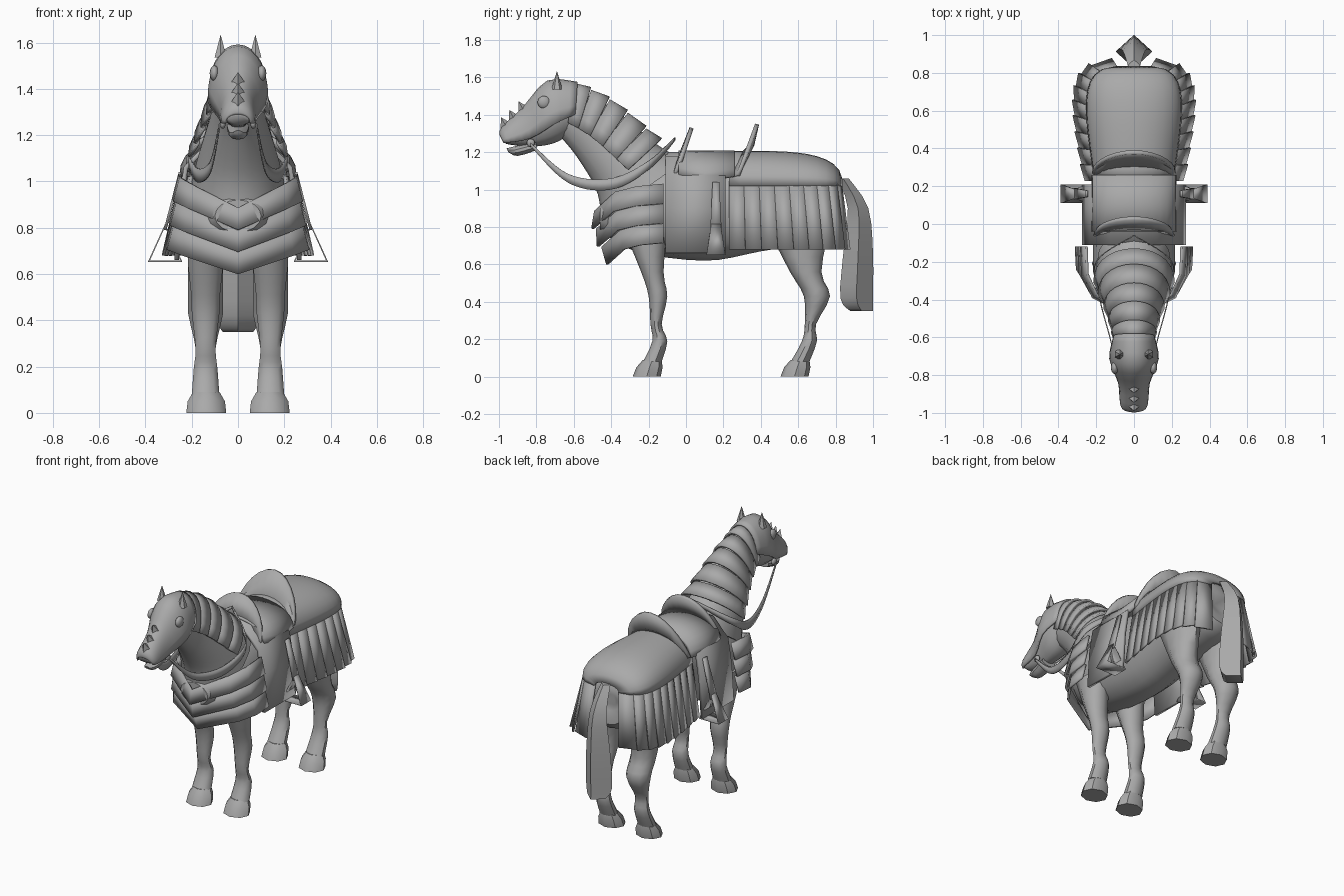
import bpy
import math
from mathutils import Vector

default_cube = bpy.data.objects.get("Cube")
if default_cube:
    bpy.data.objects.remove(default_cube)

grey = bpy.data.materials.new("plain_grey")
grey.use_nodes = True
grey.diffuse_color = (0.4, 0.4, 0.4, 1)
shader = grey.node_tree.nodes["Principled BSDF"]
shader.inputs["Base Color"].default_value = grey.diffuse_color


def skin(name, rows, closed=False, caps=False, thickness=0, sharp_angle=40):
    """Join rows of points into a surface, optionally capped or thickened."""
    count = len(rows[0])
    verts = [tuple(point) for row in rows for point in row]
    faces = []
    for start in range(0, len(verts) - count, count):
        for i in range(count if closed else count - 1):
            j = (i + 1) % count
            faces.append((start + i, start + j, start + count + j, start + count + i))
    if caps:
        faces.append(tuple(reversed(range(count))))
        faces.append(tuple(range(len(verts) - count, len(verts))))
    mesh = bpy.data.meshes.new(name)
    mesh.from_pydata(verts, [], faces)
    mesh.materials.append(grey)
    obj = bpy.data.objects.new(name, mesh)
    bpy.context.collection.objects.link(obj)
    bpy.ops.object.select_all(action='DESELECT')
    bpy.context.view_layer.objects.active = obj
    obj.select_set(True)
    bpy.ops.object.mode_set(mode='EDIT')
    bpy.ops.mesh.select_all(action='SELECT')
    bpy.ops.mesh.normals_make_consistent(inside=False)
    bpy.ops.object.mode_set(mode='OBJECT')
    if thickness:
        modifier = obj.modifiers.new("thickness", 'SOLIDIFY')
        modifier.thickness = thickness
        modifier.offset = 0
    bpy.ops.object.shade_smooth_by_angle(angle=math.radians(sharp_angle))


def spline(keys, t):
    """Smooth curve through the keys, t running from 0 to 1."""
    last = len(keys) - 1
    i = min(int(t * last), last - 1)
    u = t * last - i
    near = [keys[max(0, min(last, i + step))] for step in (-1, 0, 1, 2)]
    return [b + u / 2 * (c - a + u * (2 * a - 5 * b + 4 * c - d + u * (3 * (b - c) + d - a)))
            for a, b, c, d in zip(*near)]


def samples(keys, steps):
    return [spline(keys, i / steps) for i in range(steps + 1)]


def ring(top_y, top_z, low_y, low_z, width, x=0, sides=16):
    """Ellipse spanning two points of the side profile."""
    top, low = Vector((x, top_y, top_z)), Vector((x, low_y, low_z))
    across = Vector((width, 0, 0))
    turns = [math.tau * i / sides for i in range(sides)]
    return [(top + low) / 2 + (top - low) / 2 * math.cos(a) + across * math.sin(a) for a in turns]


def arch(top_y, top_z, foot_y, foot_z, width, peak=.85, sides=14):
    """Half oval from foot to foot; a higher peak value narrows the top."""
    top, foot = Vector((0, top_y, top_z)), Vector((0, foot_y, foot_z))
    across = Vector((width, 0, 0))
    turns = [math.pi * (i / sides - 0.5) for i in range(sides + 1)]
    return [foot + (top - foot) * max(0, math.cos(a)) ** peak + across * math.sin(a) for a in turns]


def loft(name, keys, steps=14, sides=16):
    skin(name, [ring(*key, sides=sides) for key in samples(keys, steps)], True, True)


def primitive(name, add, place, scale=(1, 1, 1), **options):
    add(location=place, **options)
    obj = bpy.context.object
    obj.name, obj.scale = name, scale
    obj.data.materials.append(grey)
    bpy.ops.object.shade_smooth_by_angle(angle=math.radians(40))


# Body: each key is top y, top z, bottom y, bottom z, half width
torso = [(.82, 1, .8, .9, .06), (.75, 1.1, .8, .75, .17), (.4, 1.18, .4, .67, .21),
         (.1, 1.16, .1, .62, .21), (-.27, 1.1, -.27, .67, .21), (-.46, .92, -.46, .78, .1)]
neck = [(0, 1.16, -.45, .84, .2), (-.14, 1.23, -.48, 1, .17),
        (-.4, 1.44, -.58, 1.17, .11), (-.64, 1.55, -.66, 1.27, .08)]
head = [(-.58, 1.55, -.6, 1.31, .09), (-.74, 1.56, -.7, 1.25, .11), (-.87, 1.42, -.82, 1.23, .07),
        (-.98, 1.32, -.94, 1.24, .06), (-.99, 1.28, -.97, 1.25, .045)]
jaw = [(-.8, 1.26, -.8, 1.21, .05), (-.92, 1.23, -.9, 1.18, .04), (-.96, 1.22, -.95, 1.2, .02)]
loft("torso", torso, 20)
loft("neck", neck)
loft("head", head)
loft("lower_jaw", jaw, 6, 10)


def cover(keys, t, lift, reach, grow):
    """Arch lying over a body section and reaching part way down it."""
    top_y, top_z, low_y, low_z, width = spline(keys, t)
    foot_y = top_y + (low_y - top_y) * reach
    foot_z = top_z + (low_z - top_z) * reach
    return arch(top_y, top_z + lift, foot_y, foot_z, width * grow)


# Face armour with spikes down the nose
face_steps = [i / 12 for i in range(13)]
skin("face_plate", [cover(head, t, .02 - .01 * t, .62 + .3 * t, 1.14) for t in face_steps],
     thickness=.012)
for t in (.5, .6, .7):
    y, z = spline(head, t)[:2]
    primitive("nose_spike", bpy.ops.mesh.primitive_cone_add, (0, y - .01, z + .025),
              vertices=4, radius1=.036, depth=.06, rotation=(.5, 0, 0))

# Neck armour: overlapping plates, each flaring at its rear edge
plate_count = 5
joints = [.92 - .6 * k / plate_count for k in range(plate_count + 1)]
for front, rear in zip(joints, joints[1:]):
    skin("neck_plate", [cover(neck, front, .03, .45 + .2 * front, 1.13),
                        cover(neck, rear, .045, .45 + .2 * rear, 1.22)], thickness=.014)


# Chest armour: three V shaped bands
def chest_edge(level, shrink=1):
    side_x = (.265 + .014 * level) * shrink
    side_z, tip_z = 1.03 - .105 * level, .885 - .095 * level
    back_y, tip_y = -.12, (-.51 + .01 * level ** 2) * shrink
    half = [(side_x * wide, back_y + (tip_y - back_y) * forward, side_z + (tip_z - side_z) * drop)
            for wide, forward, drop in ((1, 0, 0), (.98, .4, .1), (.78, .7, .3))]
    return half + [(0, tip_y, tip_z)] + [(-x, y, z) for x, y, z in reversed(half)]


for level in range(3):
    skin("chest_band", [chest_edge(level, .95), chest_edge(level + 1)],
         thickness=.014, sharp_angle=25)


# Rump cover and its hanging skirt share one rounded outline
def rump_outline(t, wide, length):
    turn = math.pi / 2 * t * t
    forward = math.sin(turn) ** .5
    return wide * math.cos(turn) ** .5 * (.7 + .3 * forward), .23 + length * forward


rump_rows = []
for i in range(13):
    t = .97 * i / 12
    width, y = rump_outline(t, .29, .6)
    rise = .17 * math.cos(math.pi / 2 * t * t) ** .8
    rump_rows.append(arch(y, 1.03 + rise, y, 1.02, width))
skin("rump_cover", rump_rows, thickness=.015)

skirt_count = 9
for side in (1, -1):
    for k in range(skirt_count):
        start, end = .97 * k / skirt_count, .97 * (k + 1) / skirt_count
        rows = []
        for wide, length, z, flare in ((.285, .6, 1.03, 0), (.365, .63, .68, .015)):
            x1, y1 = rump_outline(start, wide, length)
            x2, y2 = rump_outline(end, wide + flare, length + flare)
            rows.append([(side * x1, y1, z), (side * x2, y2, z)])
        skin("skirt_plate", rows, thickness=.012, sharp_angle=1)

# Saddle cloth, seat, pommel and cantle
flap = [(.265, .66), (.25, .9), (.225, 1.06), (.12, 1.17)]
cloth = flap + [(0, 1.19)] + [(-x, z) for x, z in reversed(flap)]
skin("saddle_cloth", [[(x, y, z) for x, z in cloth] for y in (-.11, .21)], thickness=.02)
skin("saddle_seat", [arch(y, 1.2, y, z, .215) for y, z in ((-.04, 1.08), (.1, 1.04), (.26, 1.07))],
     thickness=.02)
skin("pommel", [arch(-.03, 1.18, -.06, 1.08, .2, 1), arch(.03, 1.33, -.05, 1.09, .21, 1.2)],
     thickness=.022)
skin("cantle", [arch(.29, 1.18, .25, 1.06, .2, 1), arch(.355, 1.24, .27, 1.07, .21, 1.1),
                arch(.38, 1.35, .28, 1.08, .22, 1.3)], thickness=.022)


def column(name, keys, x, steps, sides, widen):
    """Upright loft; each key is height, y and half depth."""
    rows = [ring(y + depth, z, y - depth, z, widen(depth), x, sides)
            for z, y, depth in samples(keys, steps)]
    skin(name, rows, True, True, sharp_angle=45)


# Tail with a diamond section
tail = [(1.06, .84, .03), (.9, .92, .055), (.65, .92, .08), (.42, .912, .087), (.35, .94, .06)]
column("tail", tail, 0, 12, 4, lambda depth: depth * 1.1)

# Legs: height, half depth, front leg y, hind leg y
joints = [(.8, .12, -.22, .6), (.56, .06, -.18, .64), (.43, .05, -.15, .7),
          (.28, .03, -.16, .665), (.19, .04, -.14, .66), (.08, .05, -.18, .61)]
fore = [(z, y, depth) for z, depth, y, other in joints]
hind = [(z, y, depth * (1.4 if z > .4 else 1)) for z, depth, other, y in joints]
rein = [(.08, -.83, 1.24), (.12, -.63, 1.06), (.18, -.4, 1.03), (.2, -.2, 1.13), (0, -.06, 1.27)]

for side, label in ((1, "left_"), (-1, "right_")):
    for part, keys in (("front_", fore), ("hind_", hind)):
        column(label + part + "leg", keys, side * .14, 15, 10,
               lambda depth: min(.08, .02 + .85 * depth))
        foot_y = keys[-1][1]
        hoof = [(0, foot_y - .03, .075), (.05, foot_y - .015, .07), (.09, foot_y, .05)]
        column(label + part + "hoof", hoof, side * .137, 2, 8, lambda depth: depth * 1.15)

    # Ear, eye and bit ring
    primitive(label + "ear", bpy.ops.mesh.primitive_cone_add, (side * .075, -.69, 1.585),
              vertices=6, radius1=.03, depth=.1)
    for part, place, size in (("eye", (.102, -.76, 1.467), .034), ("bit_ring", (.066, -.83, 1.25), .022)):
        primitive(label + part, bpy.ops.mesh.primitive_uv_sphere_add, (side * place[0], *place[1:]),
                  (size * .6, size, size), segments=12, ring_count=8)

    # Rein strap, broadest in the middle of its sag
    strap = samples(rein, 28)
    halves = [.008 + .022 * math.sin(math.pi * i / 28) for i in range(29)]
    skin(label + "rein", [[(side * x, y, z + edge * half) for (x, y, z), half in zip(strap, halves)]
                          for edge in (-1, 1)], thickness=.006)

    # Stirrup leather and triangular stirrup
    skin(label + "stirrup_leather", [[(side * x, .16 + edge * half, z) for edge in (-1, 1)]
                                     for x, z, half in ((.25, 1.04, .018), (.315, .79, .03))],
         thickness=.012)
    triangle = [(.315, .81, .025), (.385, .655, .05), (.245, .655, .05)]
    skin(label + "stirrup", [[(side * x, .16 + edge * half, z) for x, z, half in triangle]
                             for edge in (-1, 1)], True, thickness=.012, sharp_angle=1)
